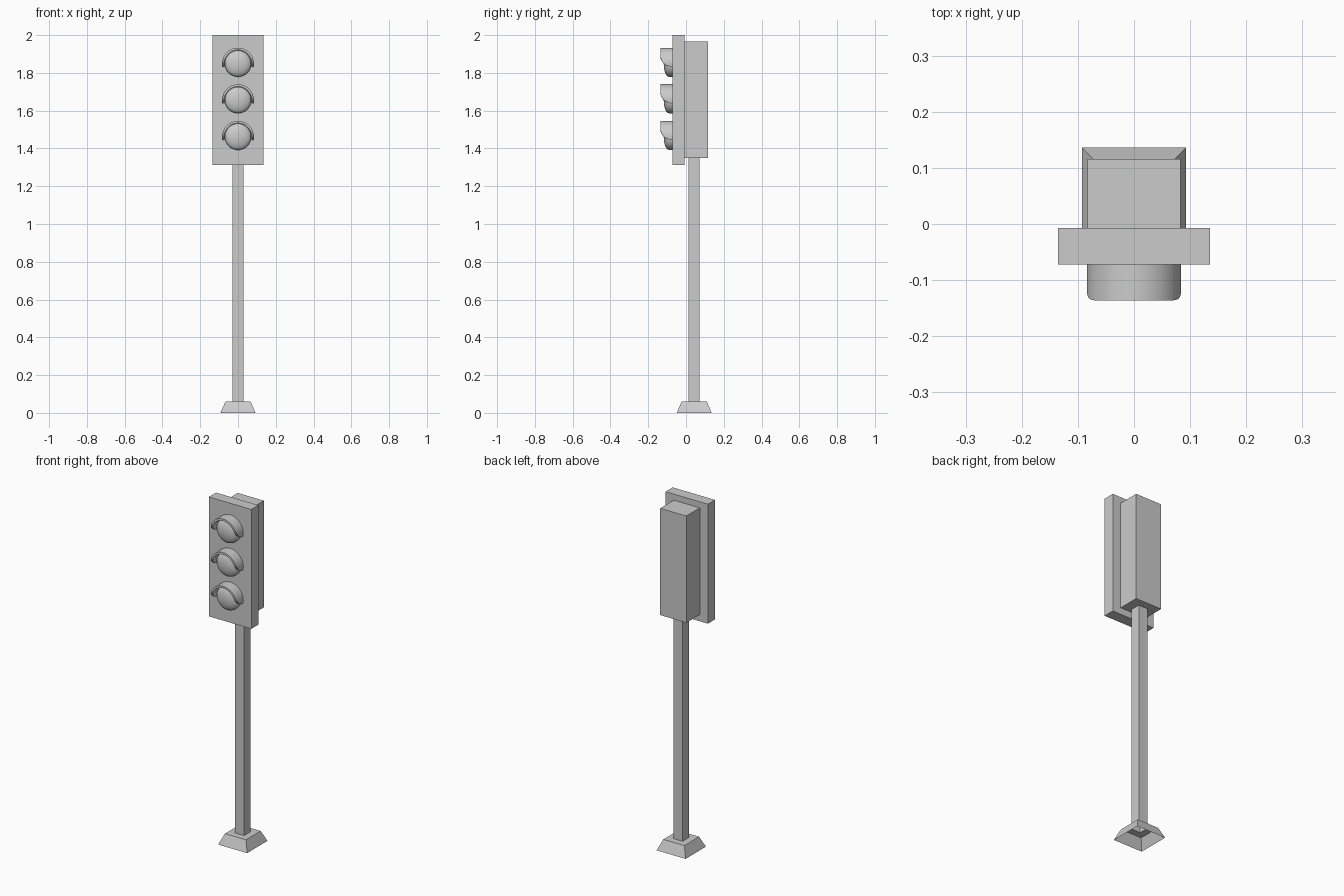
import bpy, bmesh, math

if "Cube" in bpy.data.objects:
    bpy.data.objects.remove(bpy.data.objects["Cube"])

PLATE_FRONT = -0.072
POLE_Y = 0.0435


def add_object(name, bm, smooth=None, recalc=True):
    if recalc:
        bmesh.ops.recalc_face_normals(bm, faces=bm.faces)
    mesh = bpy.data.meshes.new(name)
    bm.to_mesh(mesh)
    bm.free()
    obj = bpy.data.objects.new(name, mesh)
    bpy.context.collection.objects.link(obj)
    if smooth:
        bpy.ops.object.select_all(action='DESELECT')
        obj.select_set(True)
        bpy.context.view_layer.objects.active = obj
        bpy.ops.object.shade_smooth_by_angle(angle=math.radians(smooth))
    return obj


def box(name, lo, hi):
    bm = bmesh.new()
    bmesh.ops.create_cube(bm, size=1)
    for v in bm.verts:
        for i in range(3):
            v.co[i] = (lo[i] + hi[i]) / 2 + v.co[i] * (hi[i] - lo[i])
    return add_object(name, bm)


def bridge(bm, a, b, closed=True):
    n = len(a)
    for i in range(n if closed else n - 1):
        j = (i + 1) % n
        bm.faces.new((a[i], a[j], b[j], b[i]))


def square_loft(name, profile, y):
    """Open square tube through (half width, z) steps."""
    bm = bmesh.new()
    rings = [[bm.verts.new((sx * h, y + sy * h, z))
              for sx, sy in ((-1, -1), (1, -1), (1, 1), (-1, 1))]
             for h, z in profile]
    for a, b in zip(rings, rings[1:]):
        bridge(bm, a, b)
    return add_object(name, bm, recalc=False)


def lens(name, z, sides=32, steps=7):
    """Short drum ending in a shallow dome."""
    profile = [(0.070, 0.0)]
    for k in range(steps):
        t = math.radians(90) * k / steps
        profile.append((0.070 * math.cos(t), 0.018 + 0.028 * math.sin(t)))
    bm = bmesh.new()
    rings = []
    for r, d in profile:
        rings.append([bm.verts.new((r * math.cos(math.tau * i / sides), PLATE_FRONT - d,
                                    z + r * math.sin(math.tau * i / sides)))
                      for i in range(sides)])
    for a, b in zip(rings, rings[1:]):
        bridge(bm, a, b)
    tip = bm.verts.new((0, PLATE_FRONT - 0.046, z))
    for i in range(sides):
        bm.faces.new((rings[-1][i], rings[-1][(i + 1) % sides], tip))
    bm.faces.new(rings[0][::-1])
    return add_object(name, bm, smooth=40)


def visor(name, z, outer=0.084, inner=0.072, steps=40):
    """Hood over the lens whose front edge curves back at both ends."""
    bm = bmesh.new()
    sections = []
    for k in range(steps + 1):
        a = math.radians(-12 + 204 * k / steps)
        c, s = math.cos(a), math.sin(a)
        t = min(1, max(0, (outer * s + 0.018) / 0.065))
        depth = max(0.004, 0.064 * math.sqrt(1 - (1 - t) ** 2))
        sections.append([bm.verts.new((r * c, PLATE_FRONT - d, z + r * s))
                         for r, d in ((inner, 0), (outer, 0), (outer, depth), (inner, depth))])
    for a, b in zip(sections, sections[1:]):
        bridge(bm, a, b)
    bm.faces.new(sections[0])
    bm.faces.new(sections[-1][::-1])
    return add_object(name, bm, smooth=35)


# Hollow foot running up into the square pole
square_loft("base_and_pole", [(0.0925, 0), (0.067, 0.06), (0.029, 0.06), (0.029, 1.35)], POLE_Y)

# Signal housing and front plate
box("housing", (-0.083, -0.007, 1.35), (0.083, 0.116, 1.965))
box("front_plate", (-0.135, PLATE_FRONT, 1.312), (0.135, -0.007, 2.0))

# Three lamps with visors
for label, z in (("top", 1.849), ("middle", 1.656), ("bottom", 1.462)):
    lens(label + "_lens", z)
    visor(label + "_visor", z)
